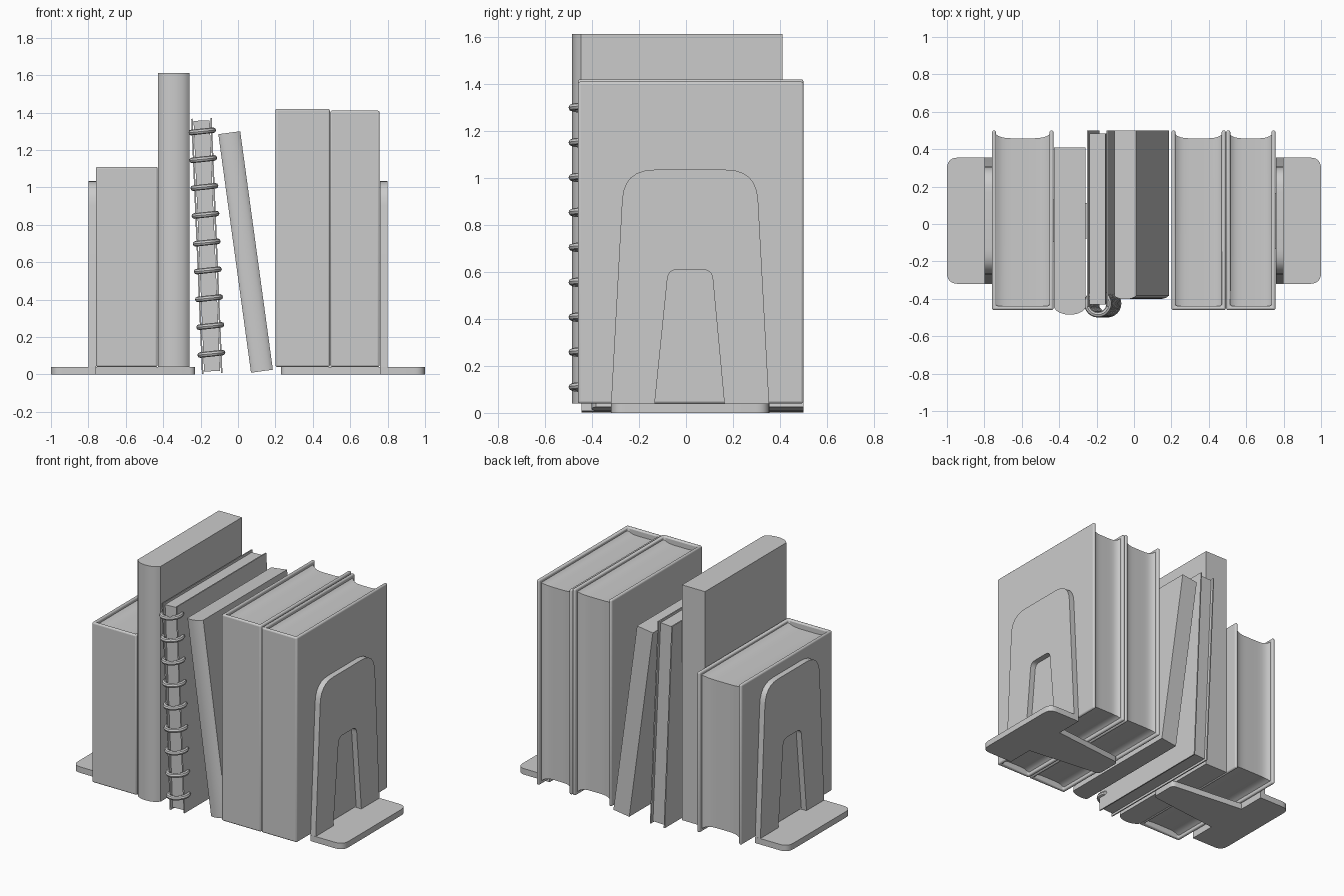
import bpy, bmesh, math
from mathutils import Vector

if "Cube" in bpy.data.objects:
    bpy.data.objects.remove(bpy.data.objects["Cube"])

grey = bpy.data.materials.new("plain_grey")
grey.diffuse_color = (0.6, 0.6, 0.6, 1)
grey.use_nodes = True
grey.node_tree.nodes["Principled BSDF"].inputs["Base Color"].default_value = grey.diffuse_color


def finish(bm, name, bevel=0.0, smooth=True):
    bmesh.ops.recalc_face_normals(bm, faces=bm.faces)
    me = bpy.data.meshes.new(name)
    bm.to_mesh(me)
    bm.free()
    me.materials.append(grey)
    ob = bpy.data.objects.new(name, me)
    bpy.context.collection.objects.link(ob)
    if bevel:
        mod = ob.modifiers.new("soft_edges", 'BEVEL')
        mod.width, mod.segments, mod.limit_method = bevel, 3, 'ANGLE'
        mod.angle_limit = math.radians(50)
    if smooth:
        bpy.ops.object.select_all(action='DESELECT')
        ob.select_set(True)
        bpy.context.view_layer.objects.active = ob
        bpy.ops.object.shade_smooth_by_angle(angle=math.radians(35))
    return ob


def rounded(corners, steps=6):
    """Outline from (u, v, radius) corners, with rounded ones cut as curves."""
    out, n = [], len(corners)
    for i, (u, v, r) in enumerate(corners):
        p = Vector((u, v))
        if r == 0:
            out.append(p)
            continue
        a = p + (Vector(corners[i - 1][:2]) - p).normalized() * r
        b = p + (Vector(corners[(i + 1) % n][:2]) - p).normalized() * r
        for k in range(steps + 1):
            t = k / steps
            out.append(a * (1 - t) ** 2 + p * 2 * t * (1 - t) + b * t * t)
    return out


def prism(name, outline, lo, hi, place, bevel=0.0):
    """Extrude a 2D outline from lo to hi; place maps (u, v, w) to xyz."""
    bm = bmesh.new()
    face = bm.faces.new([bm.verts.new(place(p[0], p[1], lo)) for p in outline])
    shift = Vector(place(0, 0, hi)) - Vector(place(0, 0, lo))
    ext = bmesh.ops.extrude_face_region(bm, geom=[face], use_keep_orig=True)
    bmesh.ops.translate(bm, vec=shift,
                        verts=[g for g in ext["geom"] if isinstance(g, bmesh.types.BMVert)])
    return finish(bm, name, bevel)


def flat(u, v, w):
    return (u, v, w)


def round_back(half, front, edge, back, steps=12):
    """Book outline with a curved spine at the front."""
    pts = [(half, back), (-half, back)]
    for k in range(steps + 1):
        t = -1 + 2 * k / steps
        pts.append((t * half, edge + (front - edge) * math.sqrt(max(0, 1 - 0.9 * t * t))))
    return pts


def hardback(name, x0, x1, top):
    t, front, back, base = 0.022, -0.46, 0.5, 0.04
    # wrap-around cover
    cover = [(x0, back), (x0, front), (x1, front), (x1, back),
             (x1 - t, back), (x1 - t, front + t), (x0 + t, front + t), (x0 + t, back)]
    prism(name + "_cover", cover, base, top, flat, 0.01)
    # page block, dished between the covers
    bm = bmesh.new()
    rings, n = [], 14
    for k in range(n + 1):
        s = -1 + 2 * k / n
        x = (x0 + x1) / 2 + s * ((x1 - x0) / 2 - t * 0.6)
        d = 0.042 - 0.027 * abs(s) ** 5
        rect = [(front + t * 0.6, base + d), (back - d, base + d),
                (back - d, top - d), (front + t * 0.6, top - d)]
        rings.append([bm.verts.new((x, y, z)) for y, z in rect])
    for a, b in zip(rings, rings[1:]):
        for j in range(4):
            bm.faces.new((a[j], a[(j + 1) % 4], b[(j + 1) % 4], b[j]))
    bm.faces.new(rings[0])
    bm.faces.new(rings[-1])
    finish(bm, name + "_pages")


# Bookends: foot with a tapered tongue, and an upright with the matching opening
for side, s in (("left", -1), ("right", 1)):
    foot = rounded([(0.76, -0.32, 0), (1, -0.32, 0.06), (1, 0.355, 0.06), (0.76, 0.355, 0),
                    (0.76, 0.165, 0), (0.23, 0.11, 0.03), (0.23, -0.075, 0.03), (0.76, -0.135, 0)])
    prism(side + "_bookend_foot", foot, 0, 0.04, lambda u, v, w, s=s: (s * u, v, w))
    upright = rounded([(-0.32, 0.02, 0), (-0.265, 1.035, 0.13), (0.30, 1.035, 0.13), (0.355, 0.02, 0),
                       (0.165, 0.02, 0), (0.11, 0.61, 0.04), (-0.075, 0.61, 0.04), (-0.135, 0.02, 0)])
    prism(side + "_bookend_upright", upright, 0.76, 0.798, lambda u, v, w, s=s: (s * w, u, v))

# Three hardback books
hardback("left_book", -0.76, -0.43, 1.11)
hardback("middle_book", 0.20, 0.491, 1.42)
hardback("right_book", 0.493, 0.757, 1.41)

# Tall round-backed book
tall = prism("tall_book", round_back(0.085, -0.485, -0.43, 0.41), 0.04, 1.612, flat)
tall.location.x = -0.343

# Leaning softcover book
lean = prism("leaning_book", round_back(0.059, -0.402, -0.375, 0.5), 0, 1.287, flat)
lean.location = (0.128, 0, 0.017)
lean.rotation_euler.y = math.radians(-7.8)

# Ring-bound notebook, tilted slightly
tilt = math.radians(-2.4)
parts = []


def slab(name, x0, x1, y0, y1, z0, z1):
    parts.append(prism(name, [(x0, y0), (x1, y0), (x1, y1), (x0, y1)], z0, z1, flat))


slab("notebook_left_cover", -0.055, -0.047, -0.445, 0.5, 0, 1.365)
slab("notebook_right_cover", 0.047, 0.055, -0.445, 0.5, 0, 1.365)
slab("notebook_pages", -0.043, 0.043, -0.43, 0.485, 0.012, 1.353)

# Binding rings
for i in range(9):
    bm = bmesh.new()
    n, m, r = 24, 8, 0.015
    grid = []
    for k in range(n):
        a = 2 * math.pi * k / n
        grid.append([])
        for j in range(m):
            b = 2 * math.pi * j / m
            q = r * math.cos(b)
            grid[-1].append(bm.verts.new(((0.06 + q) * math.cos(a),
                                          -0.425 + (0.06 + q) * math.sin(a),
                                          0.105 + 0.1488 * i + r * math.sin(b)
                                          + 0.004 * math.cos(a))))
    for k in range(n):
        for j in range(m):
            bm.faces.new((grid[k][j], grid[(k + 1) % n][j],
                          grid[(k + 1) % n][(j + 1) % m], grid[k][(j + 1) % m]))
    parts.append(finish(bm, "notebook_ring"))

for ob in parts:
    ob.location = (-0.138, 0, 0.005)
    ob.rotation_euler.y = tilt
